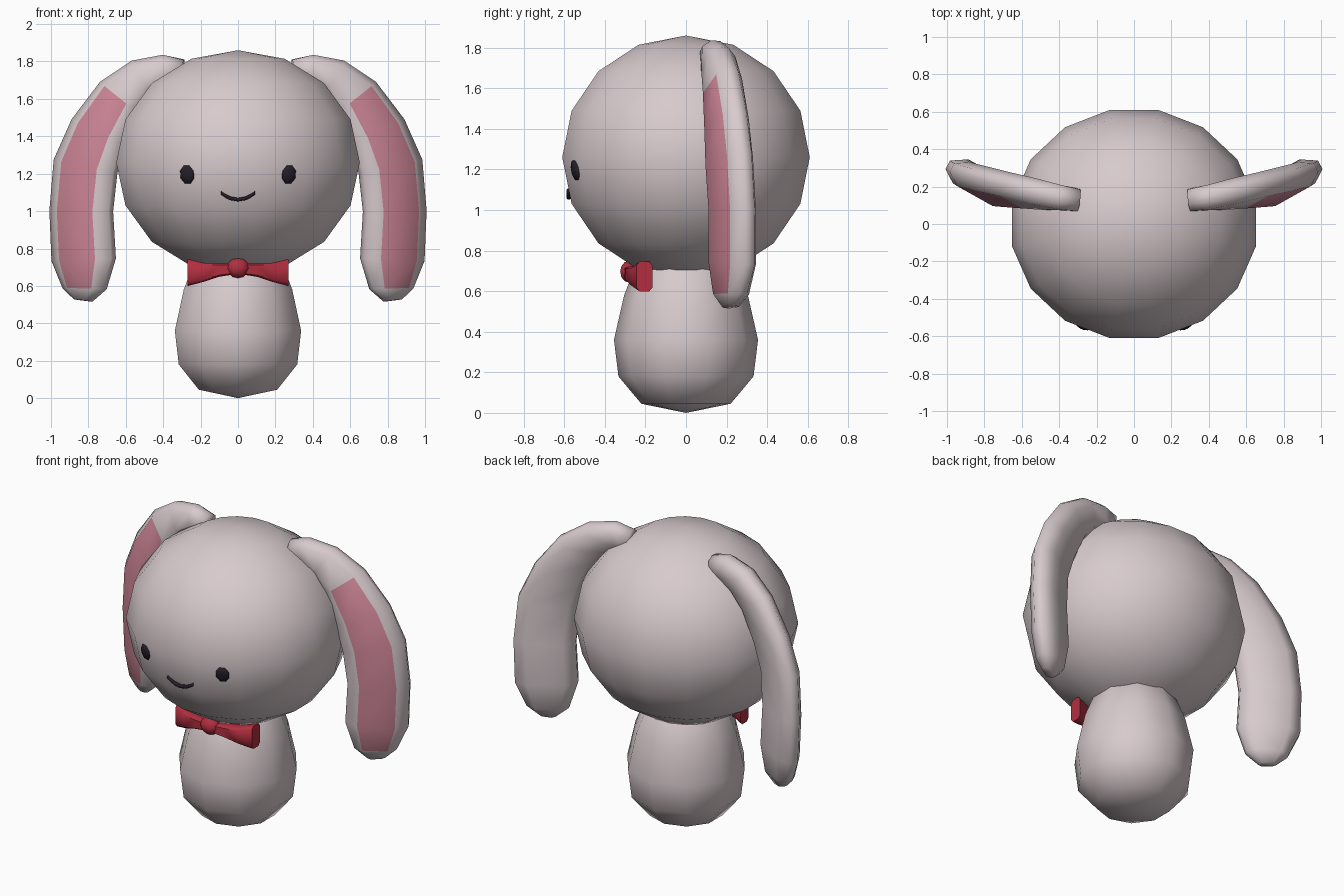
import bpy, bmesh, math
from mathutils import Matrix, Vector

if "Cube" in bpy.data.objects:
    bpy.data.objects.remove(bpy.data.objects["Cube"])


def material(name, rgb):
    m = bpy.data.materials.new(name)
    m.diffuse_color = (*rgb, 1)
    m.use_nodes = True
    m.node_tree.nodes["Principled BSDF"].inputs["Base Color"].default_value = m.diffuse_color
    return m


FUR = material("pale fur", (0.68, 0.59, 0.61))
PINK = material("inner ear pink", (0.61, 0.235, 0.305))
RED = material("bow red", (0.44, 0.028, 0.05))
DARK = material("dark features", (0.02, 0.013, 0.022))


def finish(bm, name, mats, mirror=False, angle=180):
    bmesh.ops.remove_doubles(bm, verts=bm.verts, dist=1e-5)
    bmesh.ops.recalc_face_normals(bm, faces=bm.faces)
    me = bpy.data.meshes.new(name)
    bm.to_mesh(me)
    bm.free()
    ob = bpy.data.objects.new(name, me)
    bpy.context.collection.objects.link(ob)
    for m in mats:
        me.materials.append(m)
    bpy.ops.object.select_all(action='DESELECT')
    ob.select_set(True)
    bpy.context.view_layer.objects.active = ob
    if angle < 180:
        bpy.ops.object.shade_smooth_by_angle(angle=math.radians(angle))
    else:
        bpy.ops.object.shade_smooth()
    if mirror:
        ob.modifiers.new("mirror", 'MIRROR').use_mirror_merge = False
    return ob


def loft(name, rings, mats, rule=None, caps=True, **kw):
    """Skin a row of closed rings; rule(i, j) picks the material of a face."""
    bm = bmesh.new()
    rows = [[bm.verts.new(p) for p in r] for r in rings]
    n = len(rows[0])
    for i in range(len(rows) - 1):
        for j in range(n):
            k = (j + 1) % n
            f = bm.faces.new((rows[i][j], rows[i][k], rows[i + 1][k], rows[i + 1][j]))
            f.material_index = rule(i, j) if rule else 0
    if caps:
        bm.faces.new(rows[0])
        bm.faces.new(rows[-1])
    return finish(bm, name, mats, **kw)


def ball(name, mat, segs, rings, size, loc, rot=Matrix(), mirror=False):
    bm = bmesh.new()
    bmesh.ops.create_uvsphere(bm, u_segments=segs, v_segments=rings, radius=1)
    # half-step turn so a flat side faces forward
    turn = Matrix.Rotation(math.pi / segs, 4, 'Z')
    bm.transform(Matrix.Translation(loc) @ rot @ Matrix.Diagonal((*size, 1)) @ turn)
    return finish(bm, name, [mat], mirror)


# Head
ball("head", FUR, 16, 8, (0.664, 0.622, 0.6), (0, 0, 1.26))

# Body: ten-sided turned shape, a corner facing forward
profile = [(0, 0.0), (0.22, 0.045), (0.333, 0.18), (0.355, 0.36),
           (0.305, 0.58), (0.25, 0.72), (0.15, 0.83), (0, 0.88)]
body = [[(r * math.sin(a * math.tau / 10), -r * math.cos(a * math.tau / 10), z)
         for a in range(10)] for r, z in profile]
loft("body", body, [FUR], caps=False)

# Ears: flattened octagon swept along a drooping path (x, y, z, half width, half depth)
path = [(0.30, 0.13, 1.74, 0.07, 0.058), (0.39, 0.14, 1.755, 0.08, 0.065),
        (0.51, 0.16, 1.715, 0.10, 0.07), (0.63, 0.18, 1.61, 0.125, 0.07),
        (0.745, 0.20, 1.42, 0.15, 0.072), (0.815, 0.213, 1.24, 0.162, 0.073),
        (0.838, 0.228, 1.0, 0.158, 0.073), (0.825, 0.228, 0.74, 0.16, 0.073),
        (0.82, 0.222, 0.585, 0.108, 0.06), (0.828, 0.22, 0.522, 0.045, 0.03)]
section = [(1, .35), (.6, 1), (-.6, 1), (-1, .35), (-1, -.35), (-.6, -1), (.6, -1), (1, -.35)]
ear = []
for i, (x, y, z, w, d) in enumerate(path):
    a, b = path[max(i - 1, 0)], path[min(i + 1, len(path) - 1)]
    along = Vector(b[:3]) - Vector(a[:3])
    px, pz = Vector((-along.z, along.x)).normalized()
    wide = Vector((px, 0.56 * px, pz))
    deep = along.cross(wide).normalized()
    if deep.y > 0:
        deep.negate()
    ear.append([Vector((x, y, z)) + wide * w * u + deep * d * v for u, v in section])
loft("ears", ear, [FUR, PINK], rule=lambda i, j: int(j == 1 and 3 <= i <= 7), mirror=True)

# Eyes: flattened balls lying on the face
tilt = Matrix.Rotation(math.radians(22), 4, 'Z') @ Matrix.Rotation(math.radians(101), 4, 'X')
ball("eyes", DARK, 8, 6, (0.042, 0.053, 0.017), (0.272, -0.545, 1.195), tilt, mirror=True)

# Mouth: thin smiling tube
mouth = []
for x, z in [(-.09, 1.097), (-.07, 1.083), (-.04, 1.068), (0, 1.061),
             (.04, 1.068), (.07, 1.083), (.09, 1.097)]:
    mouth.append([(x, -0.578 + 0.012 * math.cos(t * math.tau / 6),
                   z + 0.011 * math.sin(t * math.tau / 6)) for t in range(6)])
loft("mouth", mouth, [DARK])

# Bow tie: flared wings swept back round the neck, and a knot
wing = []
for x, y, z, hy, hz in [(0.02, -0.28, 0.69, 0.025, 0.028), (0.10, -0.262, 0.685, 0.035, 0.036),
                        (0.19, -0.232, 0.672, 0.045, 0.052), (0.27, -0.205, 0.672, 0.04, 0.073)]:
    wing.append([(x, y + hy * u, z + hz * v) for u, v in
                 [(1, .75), (.6, 1), (-.6, 1), (-1, .75), (-1, -.75), (-.6, -1), (.6, -1), (1, -.75)]])
loft("bow_wings", wing, [RED], mirror=True, angle=50)
ball("bow_knot", RED, 8, 6, (0.065, 0.048, 0.054), (0, -0.28, 0.696))
